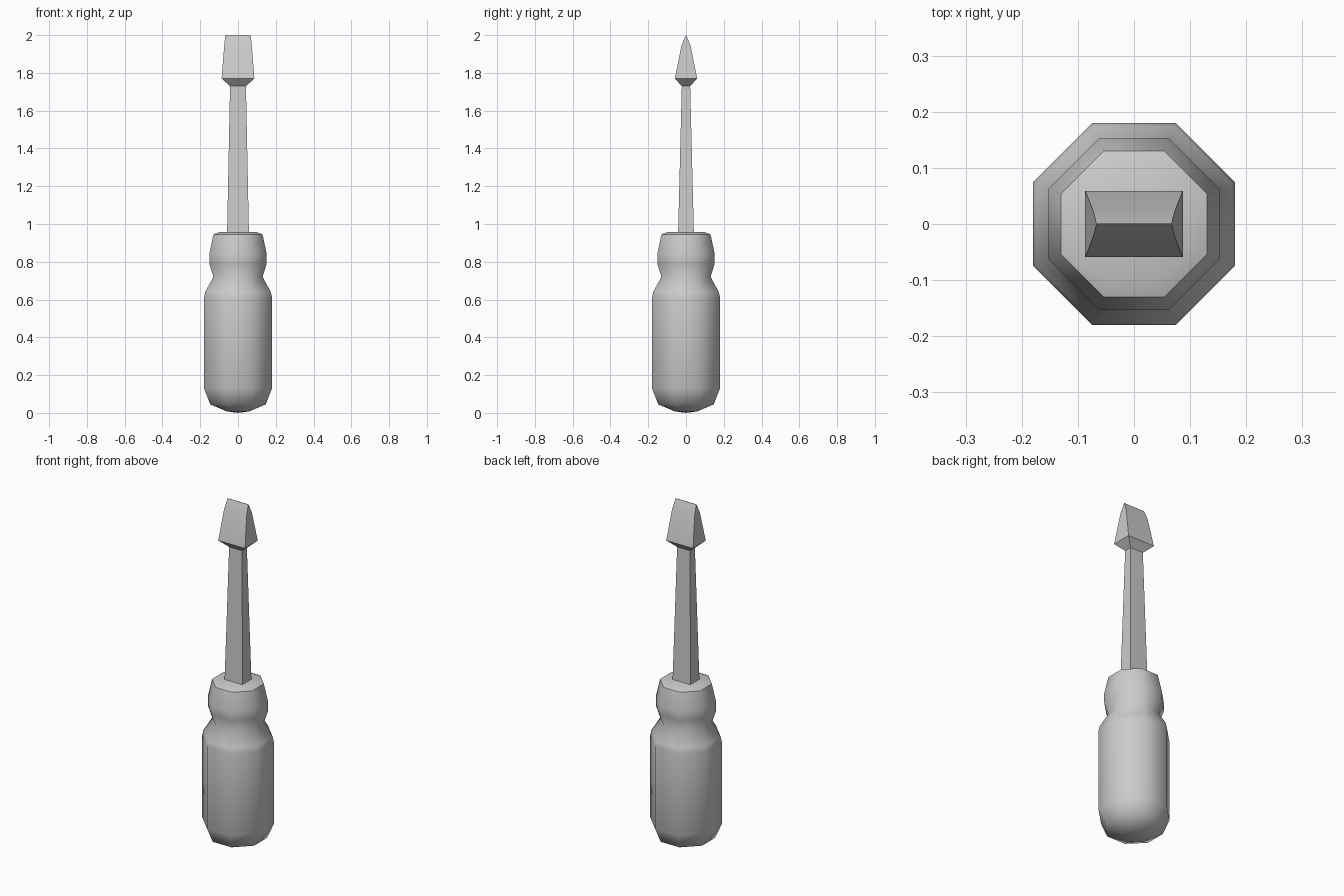
import bpy, bmesh, math

if "Cube" in bpy.data.objects:
    bpy.data.objects.remove(bpy.data.objects["Cube"])


def loft(name, rings, smooth=None):
    """Skin a stack of equal-sized vertex rings and cap both ends."""
    bm = bmesh.new()
    loops = [[bm.verts.new(p) for p in ring] for ring in rings]
    n = len(loops[0])
    for a, b in zip(loops, loops[1:]):
        for i in range(n):
            j = (i + 1) % n
            bm.faces.new((a[i], a[j], b[j], b[i]))
    bm.faces.new(loops[0][::-1])
    bm.faces.new(loops[-1])
    bmesh.ops.remove_doubles(bm, verts=bm.verts, dist=1e-5)
    bmesh.ops.recalc_face_normals(bm, faces=bm.faces)
    mesh = bpy.data.meshes.new(name)
    bm.to_mesh(mesh)
    bm.free()
    obj = bpy.data.objects.new(name, mesh)
    bpy.context.collection.objects.link(obj)
    if smooth:
        bpy.ops.object.select_all(action='DESELECT')
        obj.select_set(True)
        bpy.context.view_layer.objects.active = obj
        bpy.ops.object.shade_smooth_by_angle(angle=math.radians(smooth))
    return obj


def octagon(apothem, z):
    r = apothem / math.cos(math.pi / 8)
    return [(r * math.cos((k + .5) * math.pi / 4),
             r * math.sin((k + .5) * math.pi / 4), z) for k in range(8)]


def rect(hx, hy, z):
    return [(-hx, -hy, z), (hx, -hy, z), (hx, hy, z), (-hx, hy, z)]


# Handle: eight-sided grip with a waist below the collar
handle_profile = [(0.06, 0.008), (0.147, 0.045), (0.18, 0.13), (0.18, 0.61),
                  (0.174, 0.64), (0.13, 0.72), (0.152, 0.79), (0.152, 0.84),
                  (0.13, 0.945), (0.10, 0.957)]
rings = [octagon(0.0, 0.0)] + [octagon(a, z) for a, z in handle_profile]
# Collapsed first ring becomes the pole of the butt end
bm_handle = loft("handle", rings[1:], smooth=50)
bm = bmesh.new()
bm.from_mesh(bm_handle.data)
bm.faces.ensure_lookup_table()
butt = min(bm.faces, key=lambda f: f.calc_center_median().z)
pole = bmesh.ops.poke(bm, faces=[butt])["verts"][0]
pole.co.z = 0.0
bm.to_mesh(bm_handle.data)
bm.free()

# Shaft: tapered rectangular bar
loft("shaft", [rect(0.058, 0.042, 0.94), rect(0.042, 0.022, 1.735)])

# Blade: flared shoulder narrowing to a flat chisel edge
loft("blade", [rect(0.042, 0.022, 1.73), rect(0.087, 0.059, 1.77),
               rect(0.073, 0.024, 1.945), rect(0.067, 0.001, 2.0)], smooth=35)
